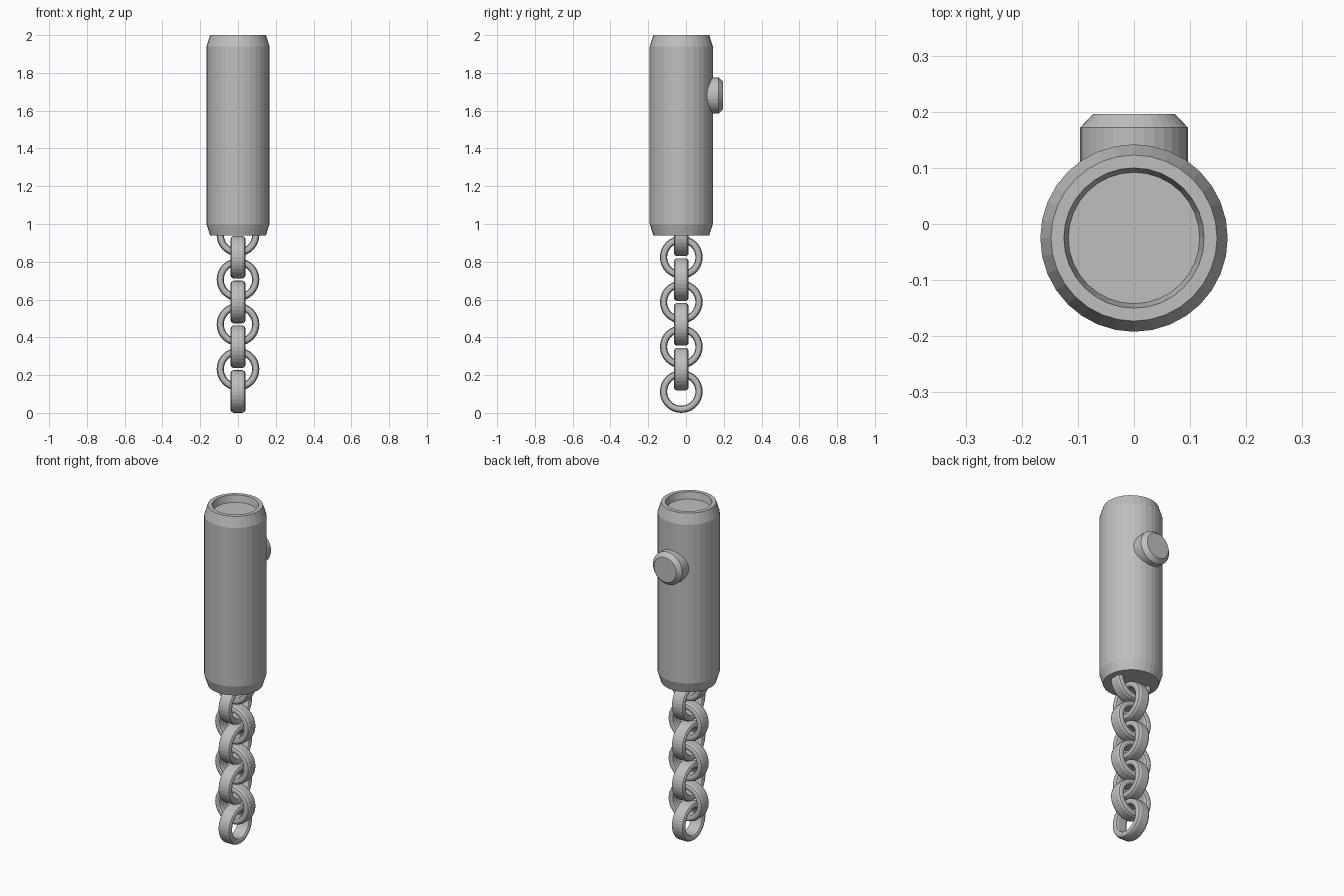
import bpy, bmesh, math
from mathutils import Matrix

if "Cube" in bpy.data.objects:
    bpy.data.objects.remove(bpy.data.objects["Cube"])

grey = bpy.data.materials.new("steel grey")
grey.diffuse_color = (0.52, 0.52, 0.52, 1)
grey.use_nodes = True
grey.node_tree.nodes["Principled BSDF"].inputs["Base Color"].default_value = grey.diffuse_color


def lathe(name, profile, sides, matrix, closed=False):
    """Spin a (radius, height) profile around z, then place it with a matrix."""
    bm = bmesh.new()
    rings = []
    for r, h in profile:
        rings.append([bm.verts.new((r * math.cos(2 * math.pi * i / sides),
                                    r * math.sin(2 * math.pi * i / sides), h))
                      for i in range(sides)])
    pairs = list(zip(rings, rings[1:]))
    if closed:
        pairs.append((rings[-1], rings[0]))
    else:
        bm.faces.new(rings[0])
        bm.faces.new(rings[-1])
    for a, b in pairs:
        for i in range(sides):
            j = (i + 1) % sides
            bm.faces.new((a[i], a[j], b[j], b[i]))
    bmesh.ops.recalc_face_normals(bm, faces=bm.faces)
    bm.transform(matrix)
    mesh = bpy.data.meshes.new(name)
    bm.to_mesh(mesh)
    bm.free()
    mesh.materials.append(grey)
    obj = bpy.data.objects.new(name, mesh)
    bpy.context.collection.objects.link(obj)
    return obj


AXIS_Y = -0.025

# Handle: chamfered cylinder with a shallow recess in the top
lathe("handle", [(0.148, 0.94), (0.167, 1.0), (0.167, 1.94), (0.148, 2.0),
                 (0.125, 2.0), (0.117, 1.96)],
      32, Matrix.Translation((0, AXIS_Y, 0)))

# Button on the back
lathe("button", [(0.096, 0.0), (0.096, 0.172), (0.073, 0.196)], 32,
      Matrix.Translation((0, 0, 1.68)) @ Matrix.Rotation(-math.pi / 2, 4, 'X'))

# Chain: rounded flat rings, alternately turned by a quarter
section = [(0.113, -0.022), (0.113, 0.022), (0.108, 0.034), (0.099, 0.039),
           (0.087, 0.039), (0.079, 0.034), (0.075, 0.022), (0.075, -0.022),
           (0.079, -0.034), (0.087, -0.039), (0.099, -0.039), (0.108, -0.034)]
for k in range(8):
    turn = (Matrix.Rotation(math.pi / 2, 4, 'Y') if k % 2 == 0
            else Matrix.Rotation(math.pi / 2, 4, 'X'))
    lathe(f"chain_link_{k + 1}", section, 32,
          Matrix.Translation((0, AXIS_Y, 0.113 + 0.1185 * k)) @ turn, closed=True)
